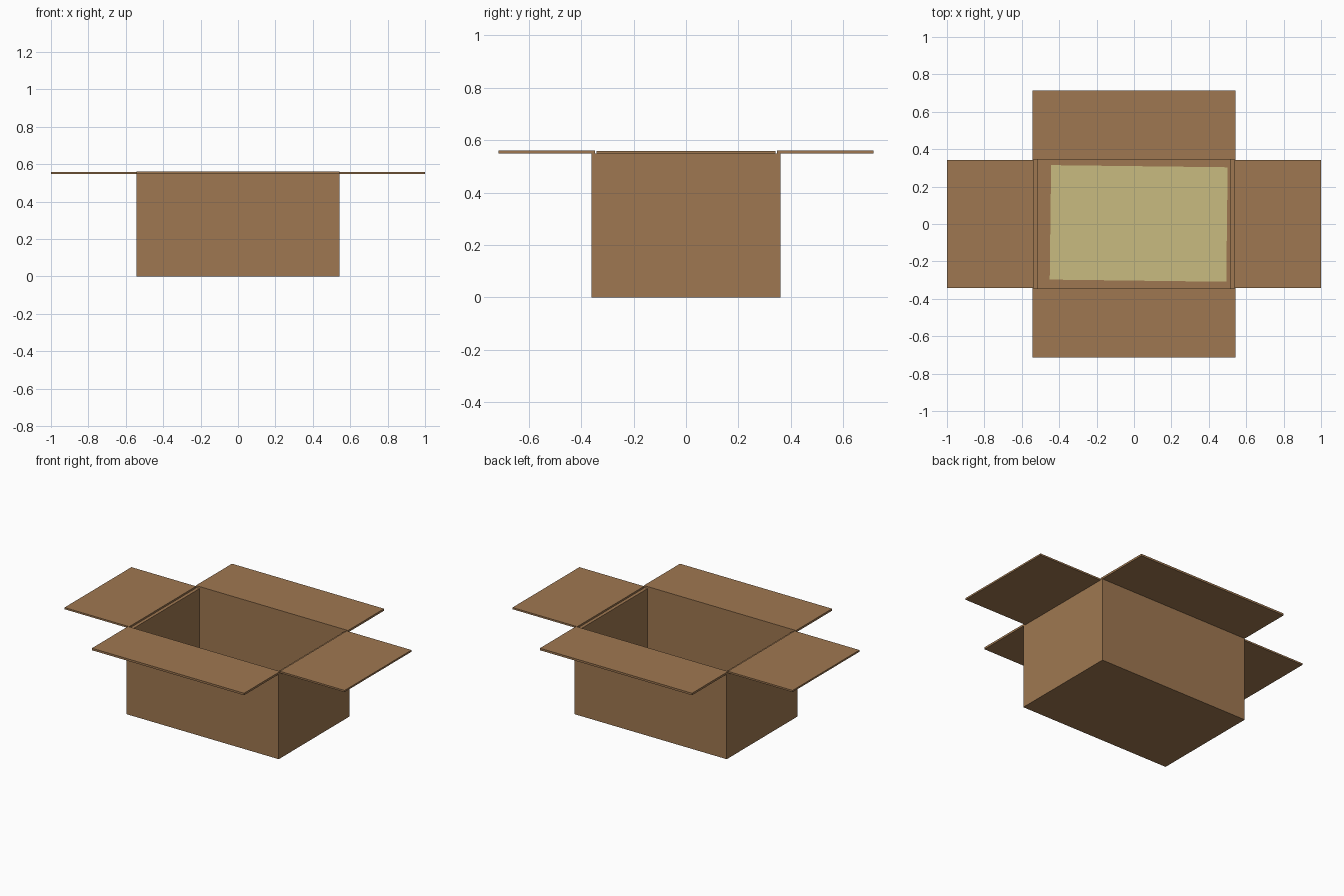
import bpy, bmesh, math

if "Cube" in bpy.data.objects:
    bpy.data.objects.remove(bpy.data.objects["Cube"])


def material(name, rgb):
    m = bpy.data.materials.new(name)
    m.diffuse_color = (*rgb, 1)
    m.use_nodes = True
    m.node_tree.nodes["Principled BSDF"].inputs["Base Color"].default_value = m.diffuse_color
    return m


card = material("brown cardboard", (0.347, 0.187, 0.082))
paper = material("pale yellow paper", (0.58, 0.50, 0.216))


def block(name, x, y, z, mat):
    """Axis-aligned block from (min, max) ranges."""
    bm = bmesh.new()
    bmesh.ops.create_cube(bm, size=1)
    for v in bm.verts:
        v.co = [r[0] if c < 0 else r[1] for c, r in zip(v.co, (x, y, z))]
    me = bpy.data.meshes.new(name)
    bm.to_mesh(me)
    bm.free()
    me.materials.append(mat)
    ob = bpy.data.objects.new(name, me)
    bpy.context.collection.objects.link(ob)
    return ob


X, Y, H, TOP = 0.543, 0.36, 0.548, 0.561   # outer half sizes, wall and flap heights
XI, YI = 0.517, 0.346                      # inner half sizes

# open carton: solid block with the cavity inset and pushed down
body = block("box_body", (-X, X), (-Y, Y), (0, H), card)
bm = bmesh.new()
bm.from_mesh(body.data)
bm.faces.ensure_lookup_table()
top = max(bm.faces, key=lambda f: f.calc_center_median().z)
bmesh.ops.inset_individual(bm, faces=[top], thickness=0.01)
for v in top.verts:
    v.co.x = math.copysign(XI, v.co.x)
    v.co.y = math.copysign(YI, v.co.y)
floor = bmesh.ops.extrude_discrete_faces(bm, faces=[top])["faces"][0]
for v in floor.verts:
    v.co.z = 0.014
bm.to_mesh(body.data)
bm.free()

# four open flaps
for s, side in ((-1, "front"), (1, "back")):
    block(side + "_flap", (-X, X), sorted((s * YI, s * 0.714)), (H, TOP), card)
for s, side in ((-1, "left"), (1, "right")):
    block(side + "_flap", sorted((s * 0.538, s * 1.0)), (-0.341, 0.341), (H, TOP - 0.002), card)

# sheet lying slightly askew on the floor of the carton
sheet = block("floor_sheet", (-0.472, 0.472), (-0.306, 0.306), (0, 0.004), paper)
sheet.location = (0.025, 0.003, 0.0145)
sheet.rotation_euler.z = math.radians(-0.7)
